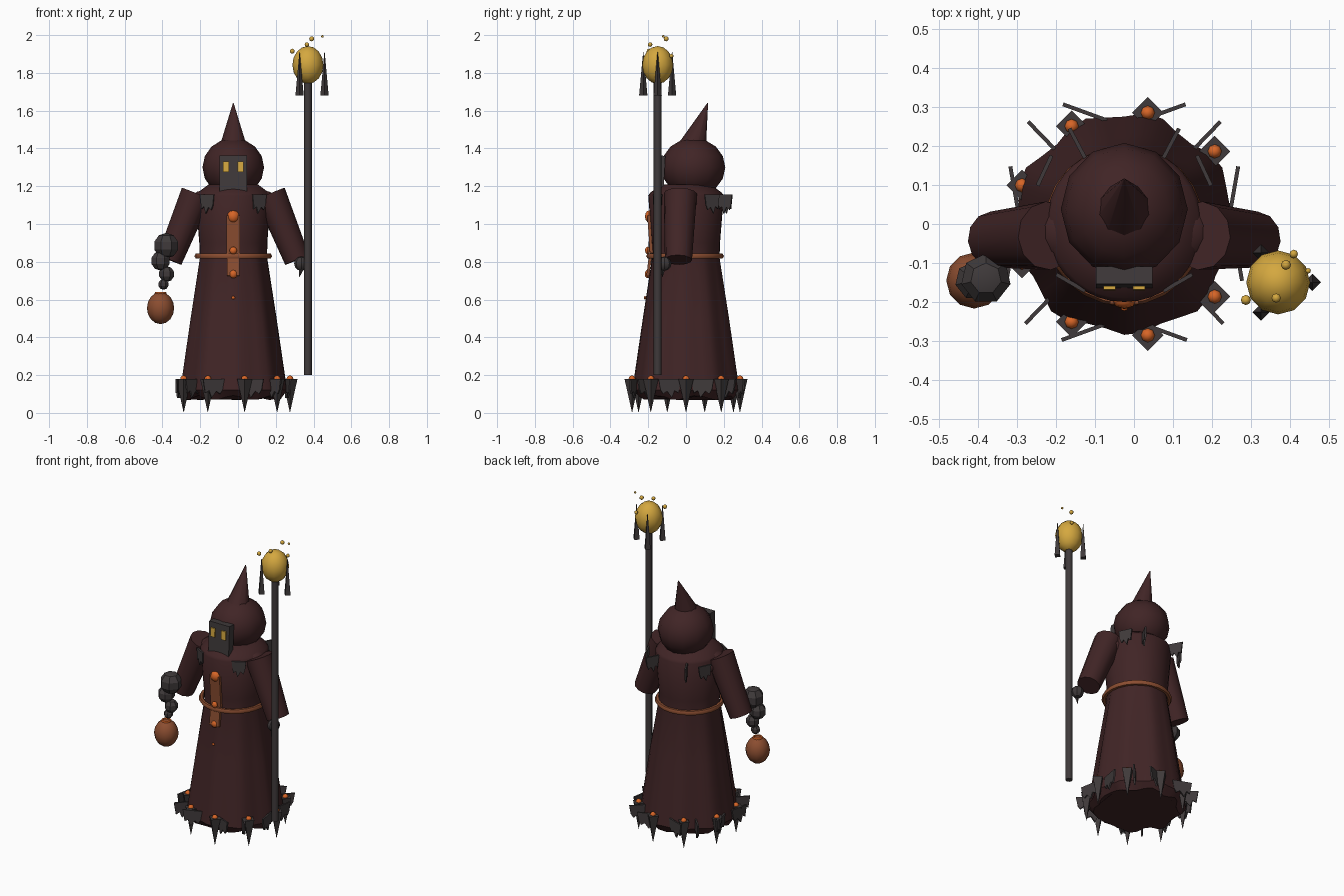
import bpy
import bmesh
import math
from math import sin, cos, radians
from mathutils import Vector, Matrix

if "Cube" in bpy.data.objects:
    bpy.data.objects.remove(bpy.data.objects["Cube"], do_unlink=True)

CX = -0.025  # body axis


def material(name, rgb):
    m = bpy.data.materials.new(name)
    m.use_nodes = True
    colour = (*rgb, 1)
    m.diffuse_color = colour
    m.node_tree.nodes["Principled BSDF"].inputs["Base Color"].default_value = colour
    return m


CLOTH = material("dark maroon cloth", (0.052, 0.018, 0.019))
IRON = material("charcoal iron", (0.05, 0.042, 0.043))
GOLD = material("glowing gold", (0.66, 0.39, 0.05))
EMBER = material("ember orange", (0.68, 0.13, 0.02))
LEATHER = material("brown leather", (0.26, 0.075, 0.03))


def finish(name, bm, mat, smooth=0):
    bmesh.ops.recalc_face_normals(bm, faces=bm.faces)
    mesh = bpy.data.meshes.new(name)
    bm.to_mesh(mesh)
    bm.free()
    mesh.materials.append(mat)
    ob = bpy.data.objects.new(name, mesh)
    bpy.context.collection.objects.link(ob)
    if smooth:
        bpy.ops.object.select_all(action="DESELECT")
        ob.select_set(True)
        bpy.context.view_layer.objects.active = ob
        bpy.ops.object.shade_smooth_by_angle(angle=radians(smooth))
    return ob


def ball(name, mat, loc, size, seg=10, rings=8, smooth=45):
    if not isinstance(size, tuple):
        size = (size,) * 3
    bm = bmesh.new()
    bmesh.ops.create_uvsphere(bm, u_segments=seg, v_segments=rings, radius=1,
                              matrix=Matrix.Translation(loc) @ Matrix.Diagonal((*size, 1)))
    return finish(name, bm, mat, smooth)


def rod(name, mat, a, b, ra, rb, seg=8, smooth=50, squash=1):
    """Tapered round bar from a to b."""
    a, b = Vector(a), Vector(b)
    d = b - a
    bm = bmesh.new()
    turn = d.to_track_quat("Z", "Y").to_matrix().to_4x4()
    bmesh.ops.create_cone(bm, cap_ends=True, segments=seg, radius1=ra, radius2=rb, depth=d.length,
                          matrix=Matrix.Translation((a + b) / 2) @ turn @ Matrix.Diagonal((1, squash, 1, 1)))
    return finish(name, bm, mat, smooth)


def box(name, mat, loc, size, tilt=0):
    bm = bmesh.new()
    m = Matrix.Translation(loc) @ Matrix.Rotation(tilt, 4, "X") @ Matrix.Diagonal((*size, 1))
    bmesh.ops.create_cube(bm, size=1, matrix=m)
    return finish(name, bm, mat)


def ring(name, mat, loc, major, minor, seg=24, sides=6):
    bm = bmesh.new()
    loops = []
    for i in range(seg):
        t = math.tau * i / seg
        loops.append([bm.verts.new((loc[0] + (major + minor * cos(u)) * cos(t),
                                    loc[1] + (major + minor * cos(u)) * sin(t),
                                    loc[2] + minor * sin(u)))
                      for u in (math.tau * k / sides for k in range(sides))])
    for i in range(seg):
        p, q = loops[i], loops[(i + 1) % seg]
        for k in range(sides):
            n = (k + 1) % sides
            bm.faces.new((p[k], q[k], q[n], p[n]))
    return finish(name, bm, mat, 60)


def rag(name, loc, heading, width, height, lean=0):
    """Thin torn plate with a jagged lower edge, hanging from loc."""
    outline = [(-.5, 0), (.5, 0), (.42, -.55), (.3, -.8), (.12, -.65),
               (-.1, -1), (-.22, -.62), (-.4, -.75)]
    bm = bmesh.new()
    face = bm.faces.new([bm.verts.new((x * width, 0, z * height)) for x, z in outline])
    out = bmesh.ops.extrude_face_region(bm, geom=[face])
    bmesh.ops.translate(bm, verts=[v for v in out["geom"] if isinstance(v, bmesh.types.BMVert)],
                        vec=(0, 0.01, 0))
    bmesh.ops.transform(bm, verts=bm.verts, matrix=Matrix.Translation(loc)
                        @ Matrix.Rotation(radians(heading), 4, "Z") @ Matrix.Rotation(lean, 4, "X"))
    return finish(name, bm, IRON)


# Robe: lathed profile of (radius, height, pleat depth)
profile = [(0.245, 0.08, 0.012), (0.28, 0.12, 0.01), (0.272, 0.18, 0.008), (0.225, 0.5, 0.008),
           (0.178, 0.82, 0.003), (0.18, 0.9, 0), (0.2, 1.15, 0), (0.19, 1.165, 0), (0.13, 1.21, 0)]
bm = bmesh.new()
SEG = 36
rows = []
for r, z, pleat in profile:
    row = []
    for i in range(SEG):
        t = math.tau * i / SEG
        rr = r + pleat * cos(9 * t + 1) + pleat * 0.4 * sin(5 * t)
        dz = 0.012 * sin(7 * t) if z < 0.1 else 0
        row.append(bm.verts.new((CX + rr * cos(t), rr * sin(t), z + dz)))
    rows.append(row)
for lo, hi in zip(rows, rows[1:]):
    for i in range(SEG):
        j = (i + 1) % SEG
        bm.faces.new((lo[i], lo[j], hi[j], hi[i]))
bm.faces.new(rows[0])
bm.faces.new(rows[-1])
finish("robe", bm, CLOTH, 40)

# Hood with bent point
ball("hood", CLOTH, (CX, 0.038, 1.3), (0.163, 0.17, 0.155), 12, 8, 35)
rod("hood_point", CLOTH, (CX, 0.028, 1.39), (CX, 0.115, 1.64), 0.08, 0.002, 10)

# Face mask and eyes
box("face_mask", IRON, (CX, -0.137, 1.262), (0.145, 0.045, 0.2), radians(-3))
for side, label in ((-1, "right"), (1, "left")):
    box(f"{label}_eye", GOLD, (CX + side * 0.038, -0.165, 1.302), (0.031, 0.009, 0.055), radians(-3))
    # Sleeves
    rod(f"{label}_sleeve", CLOTH, (CX + side * 0.195, -0.03, 1.16), (CX + side * 0.338, -0.04, 0.81),
        0.088, 0.072, 12, 50, 0.95)
    # Sloped shoulder cloth joining sleeve and yoke
    ball(f"{label}_shoulder", CLOTH, (CX + side * 0.15, -0.02, 1.11), (0.09, 0.09, 0.07), 10, 6)

# Belt, front strap and studs
ring("belt", LEATHER, (CX, -0.005, 0.83), 0.191, 0.015)
box("strap_upper", LEATHER, (CX, -0.19, 0.945), (0.072, 0.016, 0.2), radians(4))
box("strap_lower", LEATHER, (CX, -0.195, 0.78), (0.068, 0.016, 0.11), radians(-7))
for y, z, r in ((-0.195, 1.04, 0.032), (-0.203, 0.86, 0.02), (-0.203, 0.735, 0.022), (-0.217, 0.61, 0.009)):
    ball("strap_stud", EMBER, (CX, y, z), (r, r * 0.7, r), 8, 6)

# Hem spikes with ember beads
for k in range(9):
    t = radians(40 * k)
    x, y = CX + 0.01 + 0.29 * cos(t), 0.29 * sin(t)
    rod("hem_spike", IRON, (x, y, 0.18), (x, y, 0.005), 0.04, 0.001, 4, 0)
    ball("hem_bead", EMBER, (x, y, 0.18), 0.018, 8, 6)

# Torn plates around the hem
for sx in (-1, 1):
    for sy in (-1, 1):
        for ang, heading in ((17, 80), (46, 46), (70, 20)):
            t = radians(ang)
            rag("hem_plate", (CX + sx * 0.3 * cos(t), sy * 0.3 * sin(t), 0.18),
                sx * sy * heading, 0.12, 0.1)

# Torn plates around the shoulders
for sx in (-1, 1):
    for px, py, heading in ((0.2, 0.135, -65), (0.125, 0.205, 62), (0.14, -0.155, 30)):
        rag("shoulder_plate", (CX + sx * px, py, 1.155), sx * heading, 0.085, 0.1)

# Right hand: lumpy chain holding a pouch
for x, y, z, r in ((-0.38, -0.14, 0.885, 0.068), (-0.41, -0.145, 0.805, 0.052),
                   (-0.378, -0.14, 0.735, 0.042), (-0.395, -0.145, 0.68, 0.028)):
    ball("right_hand_knot", IRON, (x, y, z), r, 7, 5, 25)
ball("pouch", LEATHER, (-0.41, -0.145, 0.555), (0.072, 0.072, 0.085), 12, 8)
ring("pouch_rim", EMBER, (-0.41, -0.145, 0.633), 0.024, 0.008, 10)

# Left hand gripping the staff
ball("left_hand", IRON, (0.335, -0.115, 0.79), 0.038, 8, 6, 30)
rod("left_thumb", IRON, (0.34, -0.12, 0.78), (0.325, -0.125, 0.72), 0.018, 0.001, 5, 0)

# Staff, orb, prongs and sparks
SX, SY = 0.37, -0.15
rod("staff", IRON, (SX, SY, 0.2), (SX, SY, 1.78), 0.021, 0.021, 8)
ball("staff_orb", GOLD, (SX, SY, 1.842), (0.082, 0.082, 0.1), 12, 8)
for k in range(3):
    t = math.tau * k / 3
    x, y = SX + 0.088 * cos(t), SY + 0.088 * sin(t)
    rod("staff_prong", IRON, (x, y, 1.68), (x, y, 1.91), 0.022, 0.001, 4, 0)
for x, y, z, r in ((0.287, -0.195, 1.915, 0.013), (0.39, -0.105, 1.98, 0.013), (0.41, -0.077, 1.89, 0.011),
                   (0.447, -0.12, 1.993, 0.007), (0.365, -0.19, 1.95, 0.012)):
    ball("spark", GOLD, (x, y, z), r, 8, 6)
